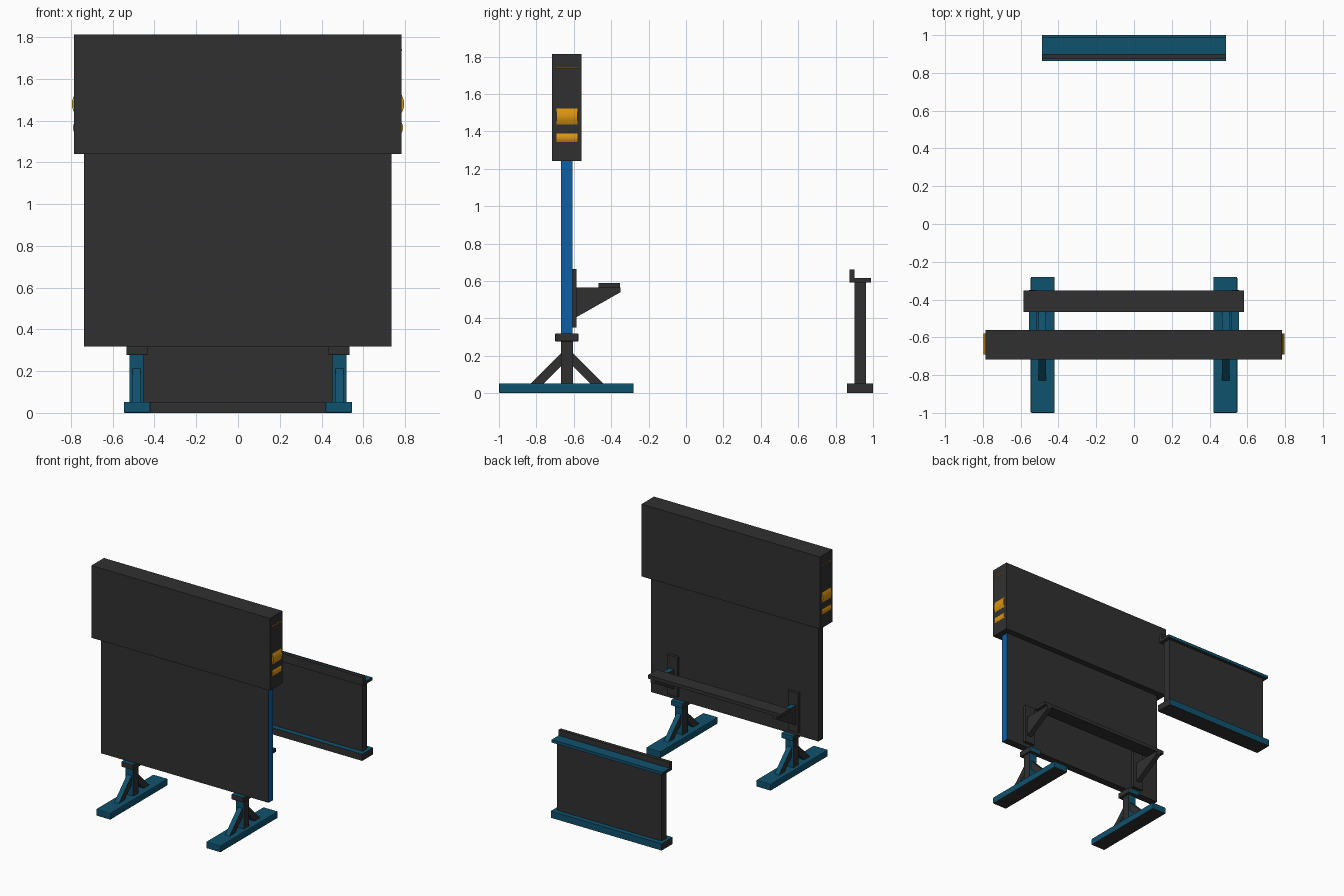
import bpy, bmesh, math
from mathutils import Vector

if "Cube" in bpy.data.objects:
    bpy.data.objects.remove(bpy.data.objects["Cube"])


def material(name, rgb):
    m = bpy.data.materials.new(name)
    m.diffuse_color = (*rgb, 1)
    m.use_nodes = True
    m.node_tree.nodes["Principled BSDF"].inputs["Base Color"].default_value = m.diffuse_color
    return m


MATS = [material("charcoal", (0.030, 0.030, 0.030)),
        material("teal", (0.005, 0.085, 0.155)),
        material("blue", (0.004, 0.115, 0.38)),
        material("orange", (0.70, 0.30, 0.006))]
DARK, TEAL, BLUE, ORANGE = range(4)


def finish(name, bm, rule, bevel=0):
    """Make an object; rule picks the colour index from a face normal."""
    bmesh.ops.recalc_face_normals(bm, faces=bm.faces[:])
    bm.normal_update()
    for f in bm.faces:
        f.material_index = rule(f.normal)
    me = bpy.data.meshes.new(name)
    bm.to_mesh(me)
    bm.free()
    ob = bpy.data.objects.new(name, me)
    bpy.context.collection.objects.link(ob)
    for m in MATS:
        me.materials.append(m)
    if bevel:
        mod = ob.modifiers.new("soft_edges", 'BEVEL')
        mod.width = bevel
        mod.segments = 2
    return ob


def box(name, x, y, z, rule, bevel=0):
    bm = bmesh.new()
    bmesh.ops.create_cube(bm, size=1)
    for v in bm.verts:
        v.co = Vector(r[0] + (c + 0.5) * (r[1] - r[0]) for r, c in zip((x, y, z), v.co))
    return finish(name, bm, rule, bevel)


def prism(name, pts, axis, lo, hi, rule):
    """Extrude a profile: (y, z) points along axis 0, or (x, z) points along axis 1."""
    bm = bmesh.new()
    place = (lambda a, b: (lo, a, b)) if axis == 0 else (lambda a, b: (a, lo, b))
    face = bm.faces.new([bm.verts.new(place(*p)) for p in pts])
    ext = bmesh.ops.extrude_face_region(bm, geom=[face])
    shift = Vector((0, 0, 0))
    shift[axis] = hi - lo
    bmesh.ops.translate(bm, vec=shift, verts=[g for g in ext['geom'] if isinstance(g, bmesh.types.BMVert)])
    return finish(name, bm, rule)


def dark(n): return DARK
def orange(n): return ORANGE
def not_bottom(n): return DARK if n.z < -0.5 else TEAL
def not_sides(n): return DARK if abs(n.x) > 0.5 else TEAL
def top_back(n): return TEAL if n.z > 0.5 or n.y > 0.5 else DARK
def top_only(n): return TEAL if n.z > 0.5 else DARK
def blue_right(n): return BLUE if n.x > 0.5 else DARK


# Main board and header box
box("board", (-0.737, 0.735), (-0.667, -0.608), (0.318, 1.25), blue_right)
box("header_box", (-0.785, 0.783), (-0.717, -0.56), (1.24, 1.813), dark)

for s, side in ((-1, "left"), (1, "right")):
    def span(a, b):
        return sorted((s * a, s * b))

    # Foot, post and cap
    box(side + "_foot", span(0.42, 0.547), (-1, -0.28), (0, 0.053), not_bottom, 0.006)
    box(side + "_post", span(0.452, 0.52), (-0.669, -0.603), (0.05, 0.28), not_sides)
    box(side + "_cap", span(0.433, 0.535), (-0.70, -0.575), (0.277, 0.319), top_back, 0.004)

    # Diagonal braces in front of and behind the post
    for d, end in ((-1, "front"), (1, "back")):
        pts = [(-0.636 + d * a, z) for a, z in
               ((0.03, 0.215), (0.03, 0.145), (0.125, 0.05), (0.195, 0.05))]
        prism(f"{side}_{end}_brace", pts, 0, *span(0.466, 0.506), not_sides)

    # Shelf bracket
    box(side + "_bracket_plate", span(0.485, 0.575), (-0.612, -0.585), (0.35, 0.665), dark)
    prism(side + "_bracket_arm",
          [(-0.588, 0.565), (-0.35, 0.565), (-0.35, 0.54), (-0.588, 0.405)],
          0, *span(0.515, 0.555), top_only)

    # Curved orange strips on the end of the header
    for name, z0, z1, out in (("upper_strip", 1.437, 1.522, 0.012),
                              ("lower_strip", 1.343, 1.388, 0.007),
                              ("thin_strip", 1.736, 1.742, 0.002)):
        pts = [(s * 0.775, z0), (s * 0.775, z1)]
        for i in range(9):
            t = i / 8
            pts.append((s * (0.784 + out * math.sin(math.pi * t)), z1 + (z0 - z1) * t))
        prism(f"{side}_{name}", pts, 1, -0.692, -0.58, orange)

# Shelf
box("shelf", (-0.585, 0.582), (-0.467, -0.352), (0.563, 0.59), dark)

# Separate low panel with base, ledge and raised lip
box("low_panel_base", (-0.487, 0.487), (0.862, 1.0), (0, 0.053), top_back)
box("low_panel", (-0.46, 0.46), (0.902, 0.962), (0.05, 0.595), dark)
box("low_panel_ledge", (-0.487, 0.487), (0.873, 0.988), (0.592, 0.615), top_back)
box("low_panel_lip", (-0.487, 0.487), (0.873, 0.901), (0.613, 0.66), dark)
